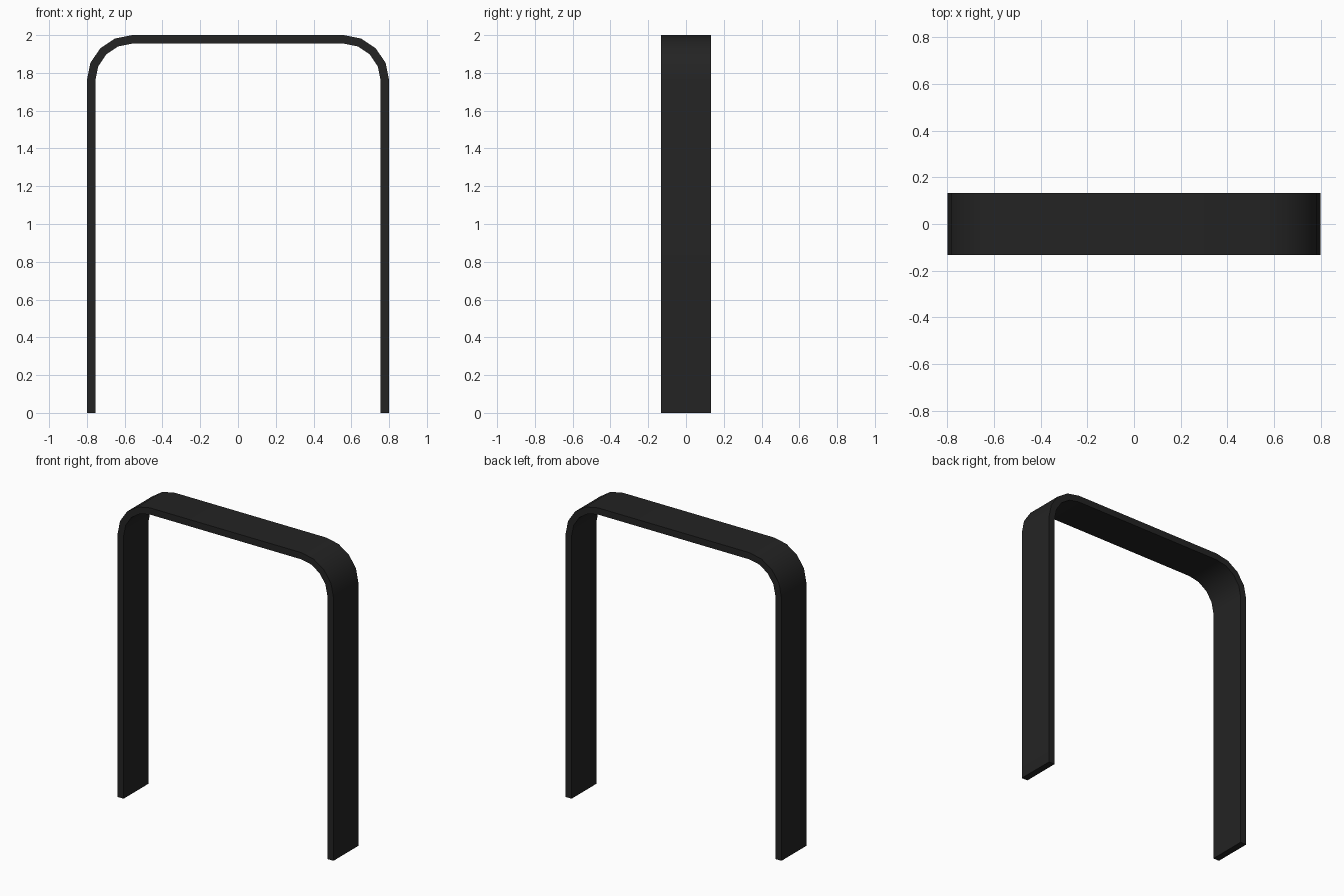
import bpy
import bmesh
import math

cube = bpy.data.objects.get("Cube")
if cube:
    bpy.data.objects.remove(cube, do_unlink=True)

HALF_WIDTH, HEIGHT, HALF_DEPTH = 0.8, 2.0, 0.132
THICKNESS, RADIUS, SEGMENTS = 0.045, 0.24, 4

black = bpy.data.materials.new("matte_black")
black.use_nodes = True
colour = (0.017, 0.017, 0.017, 1.0)
black.diffuse_color = colour
black.node_tree.nodes["Principled BSDF"].inputs["Base Color"].default_value = colour


def arch_line(radius):
    """Half arch from the foot up around the corner, then its mirror image."""
    cx, cz = HALF_WIDTH - RADIUS, HEIGHT - RADIUS
    half = [(cx + radius, 0.0)]
    for i in range(SEGMENTS + 1):
        a = math.pi / 2 * i / SEGMENTS
        half.append((cx + radius * math.cos(a), cz + radius * math.sin(a)))
    return half + [(-x, z) for x, z in reversed(half)]


# Bent flat bar: a rectangular section carried along the arch
bm = bmesh.new()
sections = []
for outer, inner in zip(arch_line(RADIUS), arch_line(RADIUS - THICKNESS)):
    corners = [(outer, -1), (outer, 1), (inner, 1), (inner, -1)]
    sections.append([bm.verts.new((p[0], s * HALF_DEPTH, p[1])) for p, s in corners])
for a, b in zip(sections, sections[1:]):
    for i in range(4):
        j = (i + 1) % 4
        bm.faces.new((a[i], a[j], b[j], b[i]))

# Foot ends
bm.faces.new(sections[0])
bm.faces.new(sections[-1])
bmesh.ops.recalc_face_normals(bm, faces=bm.faces[:])

mesh = bpy.data.meshes.new("arch_frame")
bm.to_mesh(mesh)
bm.free()
mesh.materials.append(black)
frame = bpy.data.objects.new("arch_frame", mesh)
bpy.context.collection.objects.link(frame)

# Smooth bends, crisp bar edges
bpy.ops.object.select_all(action="DESELECT")
frame.select_set(True)
bpy.context.view_layer.objects.active = frame
bpy.ops.object.shade_smooth_by_angle(angle=math.radians(35))
